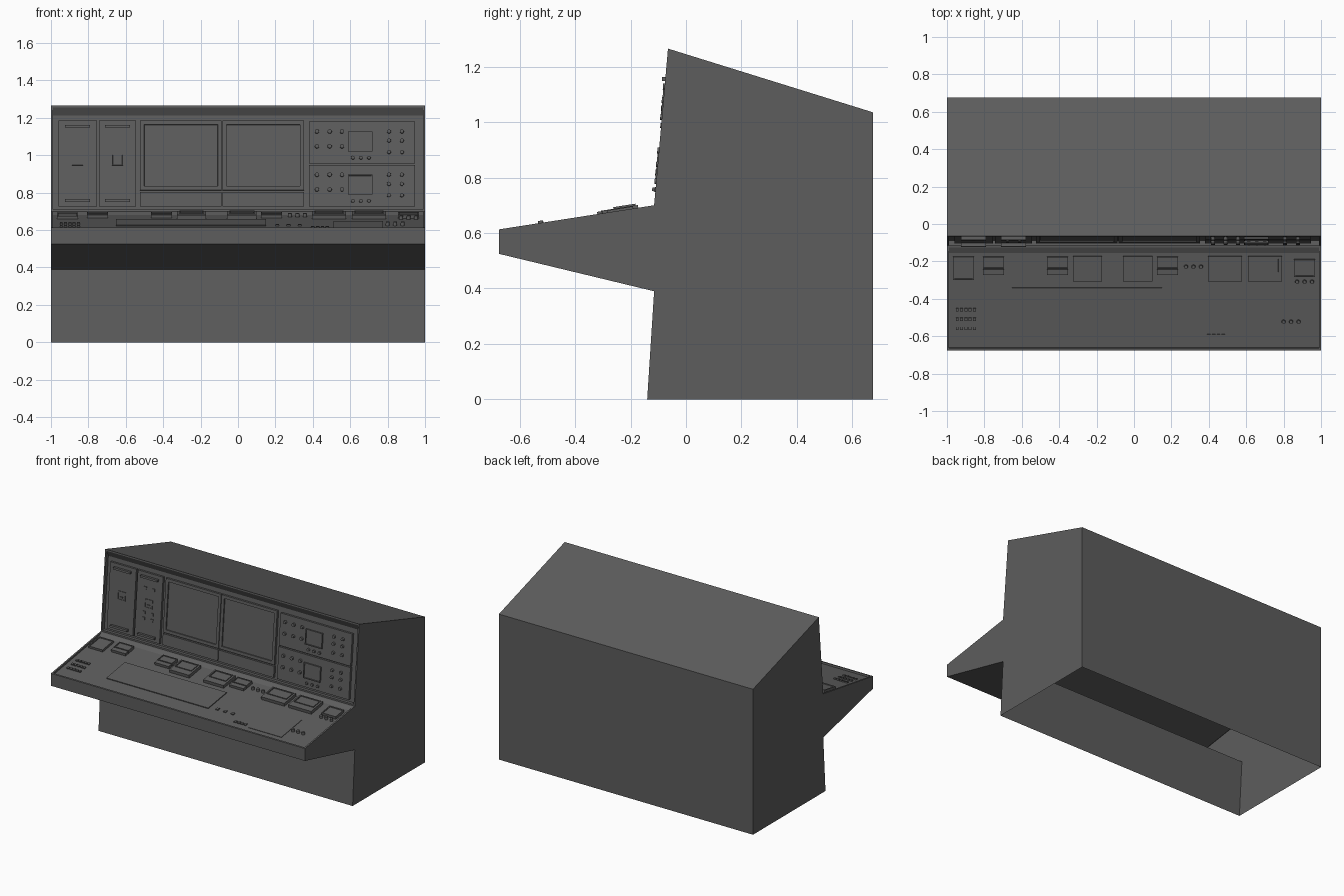
import bpy, bmesh, math
from mathutils import Vector, Matrix

cube = bpy.data.objects.get("Cube")
if cube:
    bpy.data.objects.remove(cube, do_unlink=True)

mat = bpy.data.materials.new("dark grey paint")
mat.use_nodes = True
GREY = (0.11, 0.11, 0.11, 1)
mat.diffuse_color = GREY
mat.node_tree.nodes["Principled BSDF"].inputs["Base Color"].default_value = GREY


def finish(bm, name):
    mesh = bpy.data.meshes.new(name)
    bm.to_mesh(mesh)
    bm.free()
    mesh.materials.append(mat)
    ob = bpy.data.objects.new(name, mesh)
    bpy.context.collection.objects.link(ob)
    return ob


# Cabinet shell: side profile (y, z) swept across the width, open underneath
profile = [(-0.14, 0), (-0.115, 0.39), (-0.675, 0.525), (-0.675, 0.613),
           (-0.115, 0.70), (-0.065, 1.265), (0.675, 1.035), (0.675, 0)]
bm = bmesh.new()
right = [bm.verts.new((-1, y, z)) for y, z in profile]
left = [bm.verts.new((1, y, z)) for y, z in profile]
strips = [bm.faces.new((right[i], right[i + 1], left[i + 1], left[i]))
          for i in range(len(profile) - 1)]
bm.faces.new(right)
bm.faces.new(left[::-1])
bmesh.ops.recalc_face_normals(bm, faces=bm.faces[:])


# Recessed desk top and upright panel, each with a bevelled far edge
def recess(face, rim, depth, axis, bevel):
    bmesh.ops.inset_individual(bm, faces=[face], thickness=rim)
    bmesh.ops.inset_individual(bm, faces=[face], thickness=0.001, depth=-depth)
    slope = (max(face.verts, key=lambda v: v.co[axis]).co
             - min(face.verts, key=lambda v: v.co[axis]).co)
    slope.x = 0
    slope.normalize()
    mid = face.calc_center_median()[axis]
    for v in face.verts:
        if v.co[axis] > mid:
            v.co -= slope * bevel


recess(strips[3], 0.016, 0.012, 1, 0.03)
recess(strips[4], 0.014, 0.025, 2, 0.04)
finish(bm, "cabinet")


class Panel:
    """Sloped surface on which parts sit; c is the y or z coordinate up the slope."""

    def __init__(self, start, end, axis, floor):
        self.o = Vector((0, *start))
        self.v = (Vector((0, *end)) - self.o).normalized()
        self.n = Vector((1, 0, 0)).cross(self.v)
        self.axis, self.floor = axis, floor

    def matrix(self, x, c, h):
        p = self.o + self.v * ((c - self.o[self.axis]) / self.v[self.axis]) + self.n * h
        rot = Matrix((Vector((1, 0, 0)), self.v, self.n)).transposed().to_4x4()
        return Matrix.Translation((x, p.y, p.z)) @ rot

    def box(self, name, x0, x1, c0, c1, top, bottom=None, frame=0, sink=0.005):
        bottom = self.floor if bottom is None else bottom
        b = bmesh.new()
        bmesh.ops.create_cube(b, size=1)
        size = (x1 - x0, (c1 - c0) / self.v[self.axis], top - bottom)
        bmesh.ops.scale(b, vec=size, verts=b.verts)
        if frame:
            face = max(b.faces, key=lambda f: f.calc_center_median().z)
            bmesh.ops.inset_individual(b, faces=[face], thickness=frame)
            bmesh.ops.inset_individual(b, faces=[face], thickness=0.001, depth=-sink)
        b.transform(self.matrix((x0 + x1) / 2, (c0 + c1) / 2, (top + bottom) / 2))
        return finish(b, name)

    def square(self, name, x, c, size, top, bottom=None, frame=0):
        s = size / 2
        return self.box(name, x - s, x + s, c - s, c + s, top, bottom, frame, 0.003)

    def knob(self, name, x, c, radius, top):
        b = bmesh.new()
        bmesh.ops.create_cone(b, cap_ends=True, segments=12, radius1=radius,
                              radius2=radius * 0.85, depth=top - self.floor)
        b.transform(self.matrix(x, c, (top + self.floor) / 2))
        finish(b, name)


desk = Panel((-0.675, 0.613), (-0.115, 0.70), 1, -0.012)
wall = Panel((-0.115, 0.70), (-0.065, 1.265), 2, -0.025)
FACE = -0.008

# Blank rack units with pull handles and a small square control
for x0, x1 in ((-0.96, -0.755), (-0.743, -0.545)):
    mid = (x0 + x1) / 2
    wall.box("rack_unit", x0, x1, 0.727, 1.186, FACE)
    for z in (0.757, 1.155):
        wall.box("rack_handle", mid - 0.067, mid + 0.067, z - 0.007, z + 0.007, 0.012, FACE)
    wall.square("rack_control", mid, 0.977, 0.06, FACE + 0.004, FACE, 0.006)
    wall.box("rack_switch", mid - 0.01, mid + 0.01, 0.965, 0.971, FACE + 0.008, FACE)
for x in (-0.676, -0.612):
    for z in (0.87, 0.912, 1.08):
        wall.square("rack_button", x, z, 0.018, FACE + 0.005, FACE)

# Two monitors, each above a blank drawer
for x0 in (-0.523, -0.083):
    wall.box("monitor", x0, x0 + 0.436, 0.814, 1.186, FACE, frame=0.03, sink=0.008)
    wall.box("monitor_drawer", x0, x0 + 0.436, 0.727, 0.805, FACE)

# Two instrument units with display, knobs and buttons
for z in (0.727, 0.958):
    wall.box("instrument_unit", 0.38, 0.945, z, z + 0.222, FACE)
    wall.box("instrument_display", 0.588, 0.72, z + 0.063, z + 0.169, 0.004, FACE, 0.008)
    for x in (0.422, 0.49, 0.556):
        for dz in (0.091, 0.17):
            wall.knob("instrument_knob", x, z + dz, 0.013, 0.006)
    for x in (0.614, 0.657, 0.70):
        wall.knob("instrument_button", x, z + 0.03, 0.011, 0.003)
    for x in (0.807, 0.876):
        for dz in (0.06, 0.121, 0.17):
            wall.knob("channel_knob", x, z + dz, 0.012, 0.006)

# Raised desk modules with sunken screens
for x0, x1 in ((-0.326, -0.171), (-0.059, 0.10), (0.396, 0.578), (0.61, 0.79)):
    desk.box("desk_module", x0, x1, -0.305, -0.172, 0.010)
    desk.box("desk_module_screen", x0 + 0.013, x1 - 0.013, -0.26, -0.18, 0.016, 0.010, 0.008)

# Small split desk modules
for x0 in (-0.807, -0.465, 0.123):
    desk.box("split_module_front", x0, x0 + 0.112, -0.273, -0.242, 0.006)
    desk.box("split_module_back", x0, x0 + 0.112, -0.238, -0.176, 0.010, frame=0.007)
desk.box("left_end_module", 0.856, 0.968, -0.283, -0.19, 0.008, frame=0.01)
desk.box("right_end_module", -0.968, -0.856, -0.30, -0.175, 0.004, frame=0.01)

# Flat plates: keyboard area and writing pad
desk.box("keyboard_plate", -0.652, 0.15, -0.55, -0.342, -0.006)
desk.box("writing_pad", 0.51, 0.775, -0.62, -0.39, -0.009)

# Desk knobs in rows of three
for x, y in ((0.318, -0.23), (0.912, -0.31), (0.84, -0.524)):
    for i in (-1, 0, 1):
        desk.knob("desk_knob", x + i * 0.04, y, 0.011, 0.008)

# Desk key rows
for i in range(5):
    for y in (-0.56, -0.51, -0.46):
        desk.square("desk_key", -0.945 + i * 0.023, y, 0.016, -0.004)
for i in range(3):
    desk.square("desk_toggle", 0.21 + i * 0.06, -0.53, 0.02, -0.005)
for i in range(4):
    desk.square("desk_toggle", 0.40 + i * 0.026, -0.60, 0.018, -0.005)
